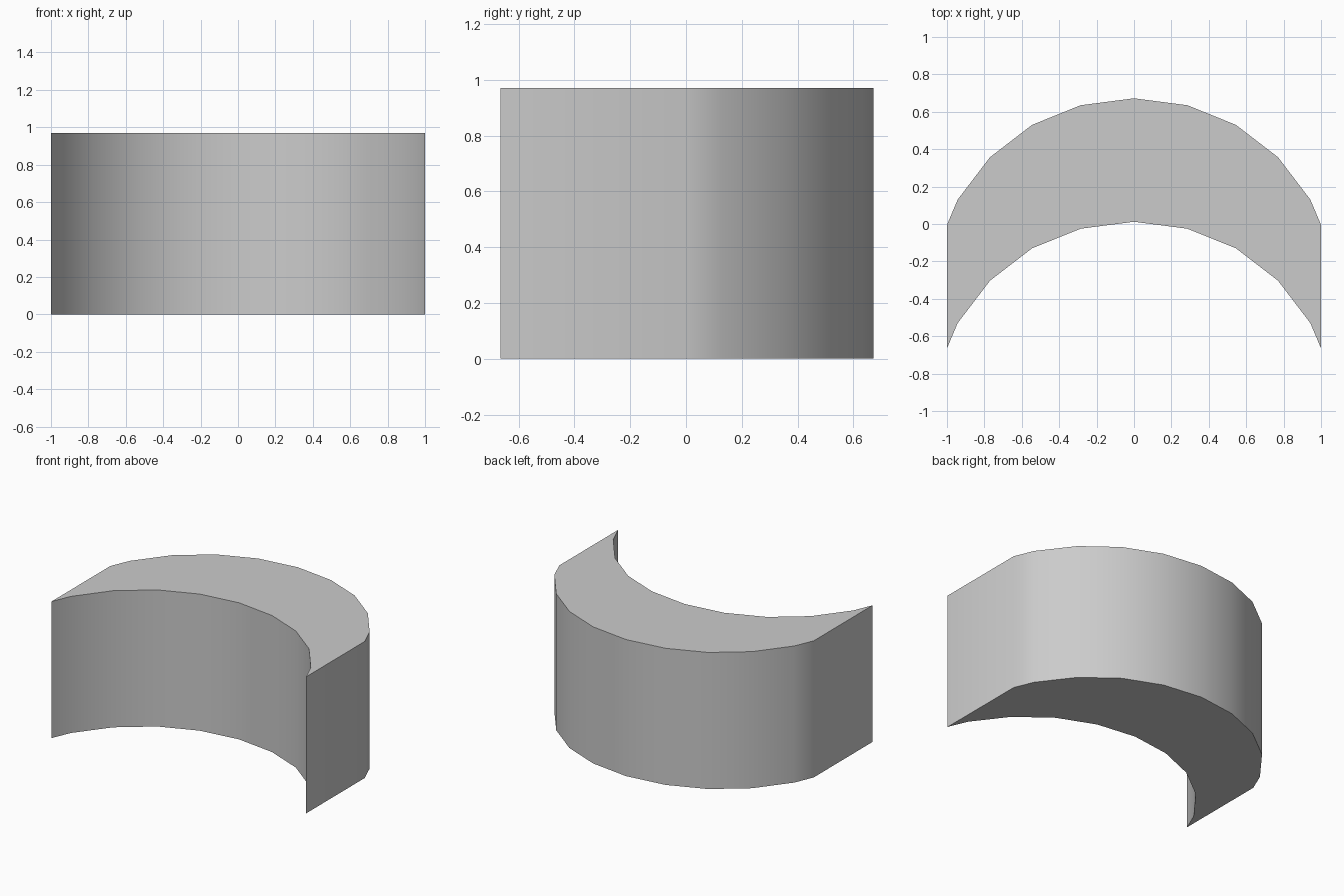
import bpy
import bmesh
import math

HEIGHT = 0.97
DEPTH = 0.66  # distance between the back arc and the front arc

cube = bpy.data.objects.get("Cube")
if cube:
    bpy.data.objects.remove(cube, do_unlink=True)

# Plain grey
grey = bpy.data.materials.new("plain_grey")
grey.use_nodes = True
colour = (0.6, 0.6, 0.6, 1)
grey.diffuse_color = colour
grey.node_tree.nodes["Principled BSDF"].inputs["Base Color"].default_value = colour

# Half of the back arc, mirrored to a full one
half = [(0.285, 0.635), (0.545, 0.53), (0.77, 0.357), (0.943, 0.13), (1, -0.005)]
arc = [(-x, y) for x, y in reversed(half)] + [(0, 0.672)] + half

# Crescent outline: back arc, then the same arc moved forward
outline = arc + [(x, y - DEPTH) for x, y in reversed(arc)]

# Extrude the outline into a curved block
bm = bmesh.new()
base = bm.faces.new([bm.verts.new((x, y, 0)) for x, y in outline])
top = bmesh.ops.extrude_face_region(bm, geom=[base], use_keep_orig=True)
bmesh.ops.translate(bm, vec=(0, 0, HEIGHT),
                    verts=[v for v in top["geom"] if isinstance(v, bmesh.types.BMVert)])
bmesh.ops.recalc_face_normals(bm, faces=bm.faces)
mesh = bpy.data.meshes.new("curved_block")
bm.to_mesh(mesh)
bm.free()
mesh.materials.append(grey)

block = bpy.data.objects.new("curved_block", mesh)
bpy.context.collection.objects.link(block)
bpy.ops.object.select_all(action="DESELECT")
block.select_set(True)
bpy.context.view_layer.objects.active = block
bpy.ops.object.shade_smooth_by_angle(angle=math.radians(35))
